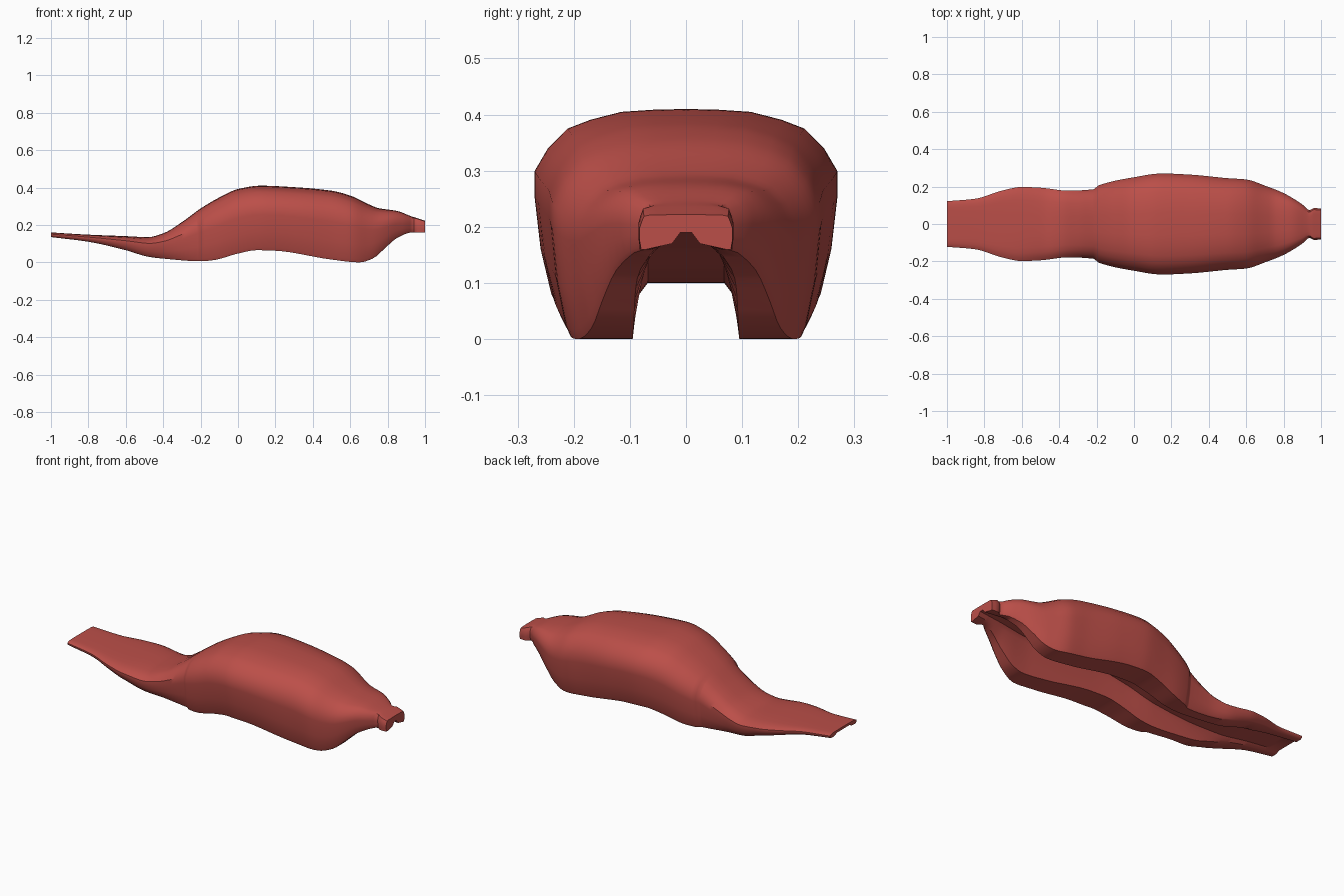
import bpy, bmesh

if "Cube" in bpy.data.objects:
    bpy.data.objects.remove(bpy.data.objects["Cube"])

red = bpy.data.materials.new("faded red")
red.diffuse_color = (0.50, 0.078, 0.066, 1)
red.use_nodes = True
red.node_tree.nodes["Principled BSDF"].inputs["Base Color"].default_value = red.diffuse_color

# Side profile, plan width and underside channel, as (x, value) curves
TOP = [(-1, .16), (-.8, .148), (-.6, .14), (-.48, .135), (-.4, .155), (-.3, .215), (-.2, .288),
       (-.1, .347), (0, .392), (.12, .41), (.3, .402), (.5, .383), (.6, .357), (.7, .31),
       (.75, .29), (.85, .275), (.93, .245), (.96, .236), (.99, .225), (1, .222)]
BOTTOM = [(-1, .135), (-.8, .11), (-.6, .065), (-.48, .03), (-.4, .02), (-.2, .006), (-.13, .012),
          (0, .047), (.1, .065), (.2, .062), (.5, .015), (.65, 0), (.72, .02), (.78, .07),
          (.85, .13), (.93, .16), (1, .16)]
WIDTH = [(-1, .122), (-.85, .135), (-.7, .18), (-.6, .198), (-.5, .194), (-.35, .178), (-.215, .186),
         (-.19, .206), (0, .25), (.15, .27), (.3, .264), (.5, .245), (.6, .238), (.7, .205),
         (.8, .165), (.9, .105), (.94, .074), (.96, .085), (1, .083)]
CEILING = [(-1, .146), (-.8, .127), (-.6, .102), (-.45, .1), (-.2, .12), (0, .165),
           (.2, .19), (.6, .19), (1, .19)]
LIP = [(-1, .085), (-.5, .095), (.65, .095), (.8, .09), (.92, .06), (1, .07)]
CEIL_WIDTH = [(-1, .075), (-.5, .083), (.6, .08), (.85, .045), (1, .025)]
SQUARE = [(-1, .5), (-.7, .2), (-.5, 0), (.7, 0), (.93, .5), (.96, 1), (1, 1)]


def curve(points, x):
    """Smooth monotone interpolation through the points."""
    n = len(points)
    d = [(points[i+1][1] - points[i][1]) / (points[i+1][0] - points[i][0]) for i in range(n - 1)]

    def slope(i):
        if i == 0 or i == n - 1:
            return d[0] if i == 0 else d[-1]
        a, b = d[i-1], d[i]
        return 0 if a * b <= 0 else 2 * a * b / (a + b)
    i = 0
    while i < n - 2 and x > points[i+1][0]:
        i += 1
    (x0, a), (x1, b) = points[i], points[i+1]
    w = x1 - x0
    t = (x - x0) / w
    return (a * (1 + 2*t) * (1-t)**2 + slope(i) * w * t * (1-t)**2
            + b * t*t * (3 - 2*t) + slope(i+1) * w * t*t * (t-1))


def section(x):
    """Half outline from the spine, down the flank, into the channel."""
    zt, zb, w, ceil, lip, cw, s = [curve(c, x) for c in
                                   (TOP, BOTTOM, WIDTH, CEILING, LIP, CEIL_WIDTH, SQUARE)]
    h = zt - zb
    mix = lambda a, b: a + (b - a) * s
    low = w * mix(.89, .97)
    lip = min(lip, low - .008)
    half = [(0, zt), (w * mix(.22, .3), zt - .004*h), (w * mix(.43, .6), zt - .015*h),
            (w * mix(.63, .78), zt - mix(.055, .02)*h),
            (w * mix(.78, .9), zt - mix(.10, .05)*h),
            (w * mix(.91, .95), zt - mix(.2, .2)*h),
            (w, zt - mix(.32, .4)*h), (w, zt - mix(.45, .6)*h),
            (mix(.96, 1) * w, zt - .72*h), (low, zb + .05*h), (low - .008*(1-s), zb),
            (lip, zb), (min(cw, lip), max(ceil - .02, zb + .002)),
            (min(cw, lip) - .015, ceil), (0, ceil)]
    ring = half + [(-y, z) for y, z in reversed(half[1:-1])]
    return [(x, y, z) for y, z in ring]


# Body shell: lofted sections with an open channel underneath
xs = [-1 + i * .02 for i in range(101)] + [-.215, -.19, .93, .95]
bm = bmesh.new()
rings = [[bm.verts.new(p) for p in section(x)] for x in sorted(set(round(x, 4) for x in xs))]
for a, b in zip(rings, rings[1:]):
    for j in range(len(a)):
        k = (j + 1) % len(a)
        bm.faces.new((a[j], a[k], b[k], b[j]))
bm.faces.new(rings[0])
bm.faces.new(rings[-1])
bmesh.ops.recalc_face_normals(bm, faces=bm.faces)
mesh = bpy.data.meshes.new("tank_and_seat_cover")
bm.to_mesh(mesh)
bm.free()
body = bpy.data.objects.new("tank_and_seat_cover", mesh)
bpy.context.collection.objects.link(body)
mesh.materials.append(red)
bpy.context.view_layer.objects.active = body
body.select_set(True)
bpy.ops.object.shade_smooth_by_angle(angle=0.6)
